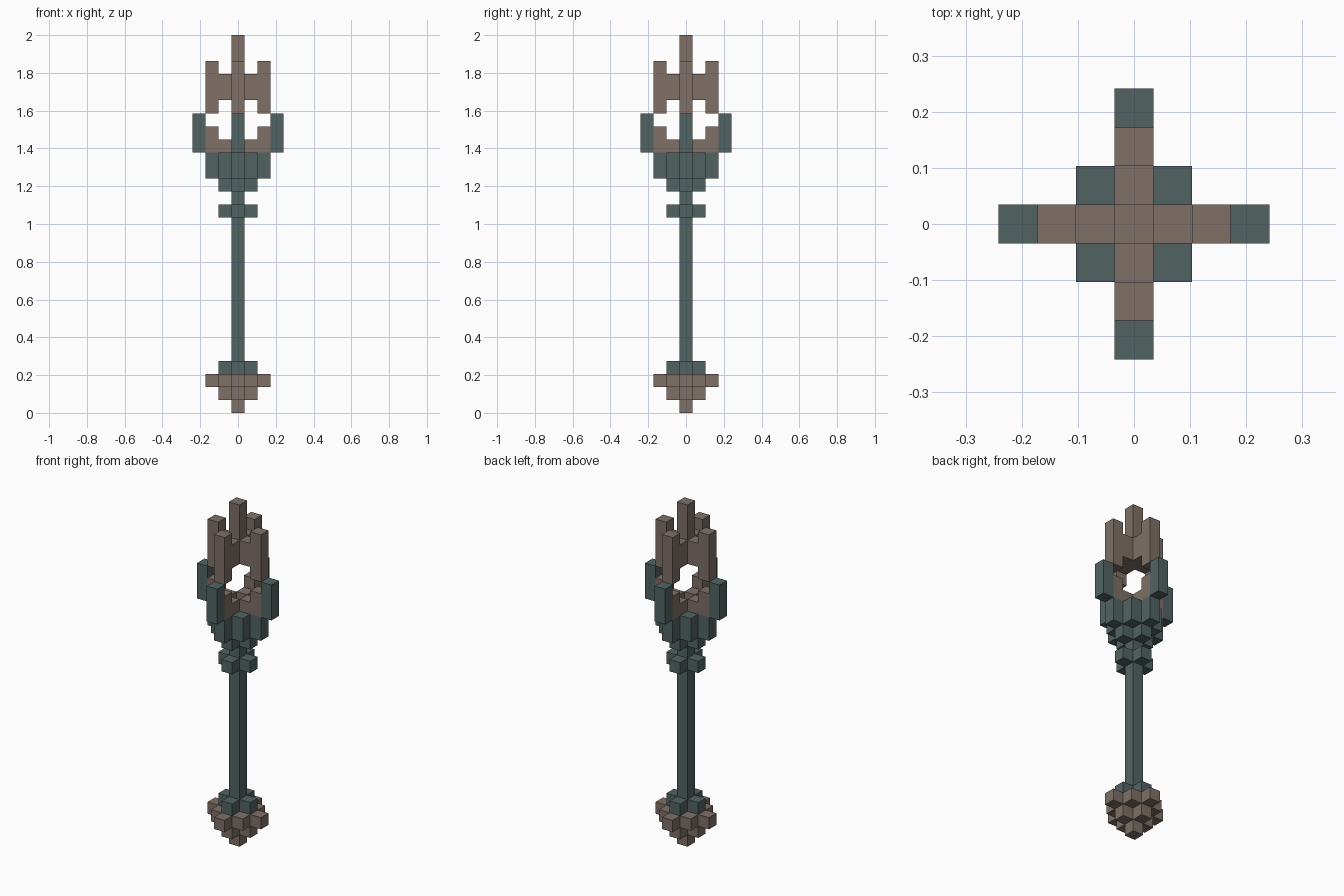
import bpy
import bmesh
from mathutils import Matrix, Vector

if "Cube" in bpy.data.objects:
    bpy.data.objects.remove(bpy.data.objects["Cube"], do_unlink=True)

U = 2 / 29  # edge of one block


def make_material(name, rgb):
    mat = bpy.data.materials.new(name)
    mat.use_nodes = True
    color = (*rgb, 1)
    mat.diffuse_color = color
    mat.node_tree.nodes["Principled BSDF"].inputs["Base Color"].default_value = color
    return mat


teal = make_material("dark teal metal", (0.084, 0.124, 0.124))
brown = make_material("taupe stone", (0.209, 0.163, 0.137))


def block_part(name, mat, blocks):
    """Join boxes given as (x, y, bottom, top) in block units."""
    bm = bmesh.new()
    for x, y, low, high in blocks:
        center = Vector((x, y, (low + high) / 2)) * U
        size = Matrix.Diagonal((U, U, (high - low) * U, 1))
        bmesh.ops.create_cube(bm, size=1, matrix=Matrix.Translation(center) @ size)
    mesh = bpy.data.meshes.new(name)
    bm.to_mesh(mesh)
    bm.free()
    mesh.materials.append(mat)
    obj = bpy.data.objects.new(name, mesh)
    bpy.context.collection.objects.link(obj)


def arms(dist, low, high):
    """Four blocks on the axes."""
    return [(x * dist, y * dist, low, high)
            for x, y in ((1, 0), (-1, 0), (0, 1), (0, -1))]


def corners(low, high):
    """Four blocks on the diagonals."""
    return [(x, y, low, high) for x in (-1, 1) for y in (-1, 1)]


# Pommel at the foot
block_part("pommel", brown, [(0, 0, 0, 3)] + arms(1, 1, 3)
           + arms(2, 2, 3) + corners(2, 3))

# Shaft with its collars
block_part("shaft", teal, [(0, 0, 3, 18)])
block_part("lower_collar", teal, arms(1, 3, 4))
block_part("upper_collar", teal, arms(1, 15, 16))

# Flared socket and its outer prongs
block_part("socket", teal, [(0, 0, 18, 20)] + arms(1, 17, 20)
           + arms(2, 18, 20) + corners(18, 20))
block_part("outer_prongs", teal, arms(3, 20, 23))

# Cradle inside the socket
block_part("cradle", brown, arms(1, 20, 21) + arms(2, 20, 22))

# Floating crown with a tall central spike
block_part("crown", brown, [(0, 0, 24, 29)] + arms(1, 24, 26) + arms(2, 23, 27))
